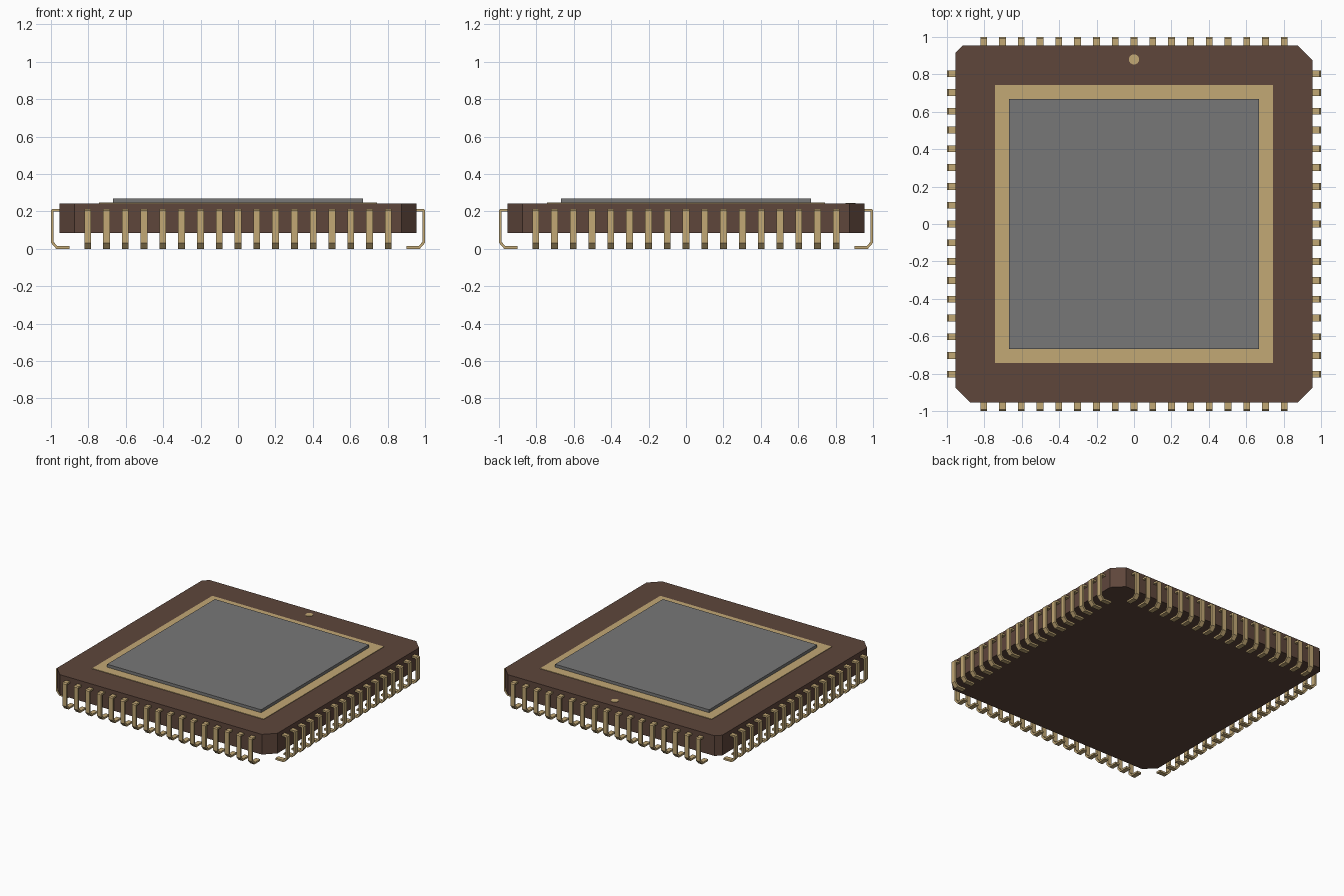
import bpy, bmesh, math
from mathutils import Matrix

cube = bpy.data.objects.get("Cube")
if cube:
    bpy.data.objects.remove(cube, do_unlink=True)


def material(name, rgb):
    linear = [((c / 255 + 0.055) / 1.055) ** 2.4 for c in rgb] + [1.0]
    mat = bpy.data.materials.new(name)
    mat.use_nodes = True
    mat.diffuse_color = linear
    mat.node_tree.nodes["Principled BSDF"].inputs["Base Color"].default_value = linear
    return mat


BROWN = material("brown ceramic", (94, 70, 59))
GOLD = material("gold", (194, 168, 117))
GREY = material("grey metal", (119, 119, 119))


def add_object(name, bm, mat):
    bmesh.ops.recalc_face_normals(bm, faces=bm.faces)
    mesh = bpy.data.meshes.new(name)
    bm.to_mesh(mesh)
    bm.free()
    mesh.materials.append(mat)
    obj = bpy.data.objects.new(name, mesh)
    bpy.context.collection.objects.link(obj)
    return obj


def extrude_outline(bm, points, vector):
    """Closed prism from a planar outline."""
    face = bm.faces.new([bm.verts.new(p) for p in points])
    new = bmesh.ops.extrude_face_region(bm, geom=[face], use_keep_orig=True)["geom"]
    moved = [v for v in new if isinstance(v, bmesh.types.BMVert)]
    bmesh.ops.translate(bm, verts=moved, vec=vector)


def plate(name, outline, z0, z1, mat):
    bm = bmesh.new()
    extrude_outline(bm, [(x, y, z0) for x, y in outline], (0, 0, z1 - z0))
    return add_object(name, bm, mat)


def square(h):
    return [(-h, -h), (h, -h), (h, h), (-h, h)]


# Ceramic body: cut corners, with a smaller cut at the back right as a key
B, C, K = 0.955, 0.08, 0.04
plate("ceramic_body",
      [(-B + C, -B), (B - C, -B), (B, -B + C), (B, B - C),
       (B - C, B), (-B + K, B), (-B, B - K), (-B, -B + C)],
      0.085, 0.243, BROWN)

# Gold seal ring, metal lid and orientation dot
plate("seal_ring", square(0.743), 0.243, 0.247, GOLD)
plate("lid", square(0.667), 0.247, 0.27, GREY)
dot = [(0.028 * math.cos(math.radians(a)), 0.88 + 0.028 * math.sin(math.radians(a)))
       for a in range(15, 375, 30)]
plate("orientation_dot", dot, 0.243, 0.246, GOLD)

# Bent lead profile: out of the body, down, and folded in under it
LEAD = [(0.945, 0.213), (0.992, 0.213), (1.0, 0.205), (1.0, 0.032), (0.972, 0.0),
        (0.9, 0.0), (0.9, 0.014), (0.966, 0.014), (0.986, 0.037), (0.986, 0.199),
        (0.945, 0.199)]
W = 0.036

# Seventeen leads on each of the four sides
for i, side in enumerate(("left", "back", "right", "front")):
    bm = bmesh.new()
    for n in range(-8, 9):
        extrude_outline(bm, [(x, n * 0.1005 - W / 2, z) for x, z in LEAD], (0, W, 0))
    bmesh.ops.rotate(bm, verts=bm.verts, cent=(0, 0, 0),
                     matrix=Matrix.Rotation(i * math.pi / 2, 3, 'Z'))
    add_object(side + "_leads", bm, GOLD)
